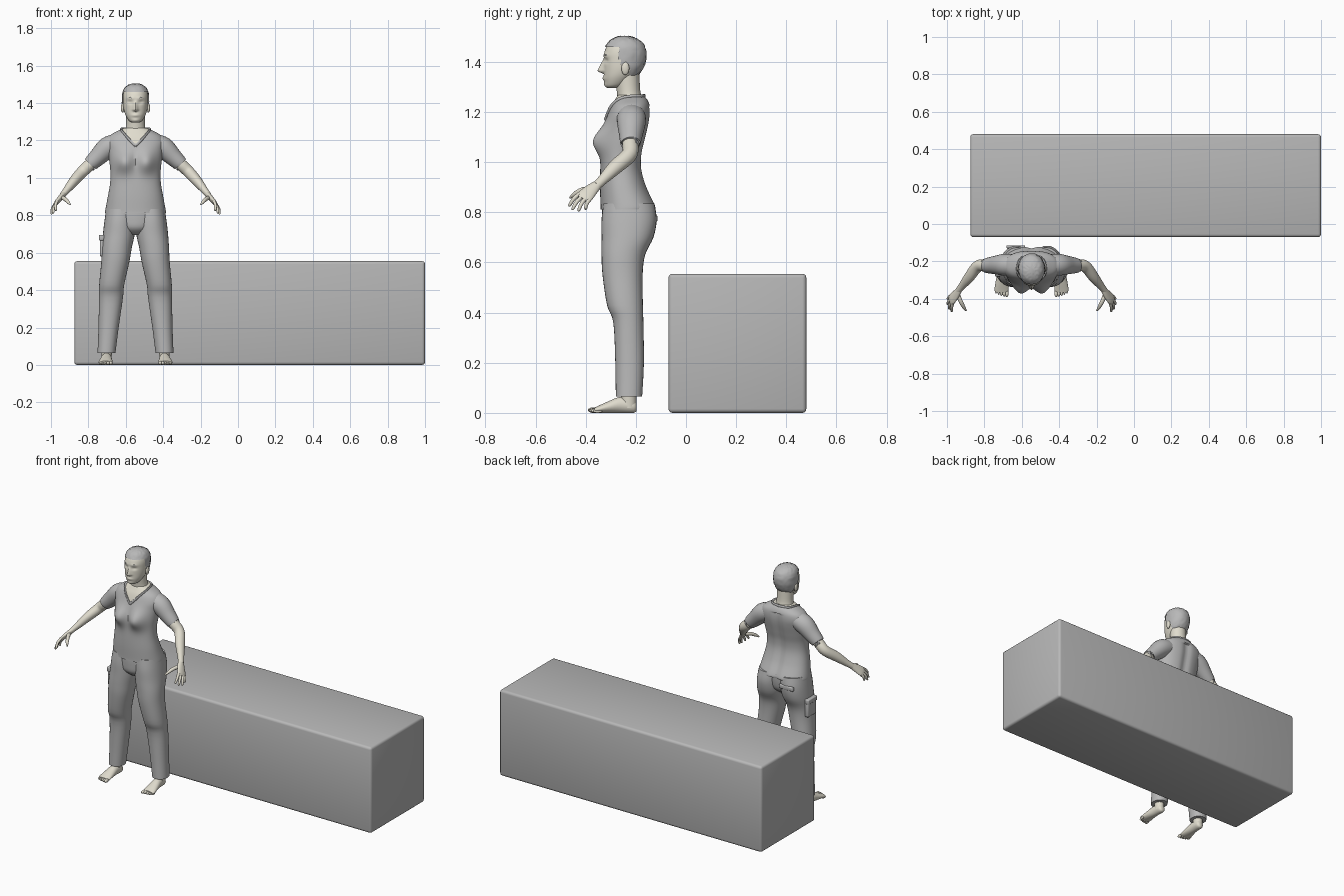
import bpy, bmesh, math, random
from mathutils import Vector
from mathutils.bvhtree import BVHTree

if "Cube" in bpy.data.objects:
    bpy.data.objects.remove(bpy.data.objects["Cube"])

random.seed(4)
CX = -0.548  # x of the figure's centre line


def material(name, rgb):
    m = bpy.data.materials.new(name)
    m.diffuse_color = (*rgb, 1)
    m.use_nodes = True
    m.node_tree.nodes["Principled BSDF"].inputs["Base Color"].default_value = m.diffuse_color
    return m


GREY = material("cloth_grey", (0.48, 0.48, 0.48))
SKIN = material("pale_skin", (0.75, 0.72, 0.62))
DARK = material("dark_eye", (0.06, 0.06, 0.06))


def finish(name, bm, mats, x=CX, angle=50):
    bmesh.ops.recalc_face_normals(bm, faces=bm.faces)
    me = bpy.data.meshes.new(name)
    bm.to_mesh(me)
    bm.free()
    ob = bpy.data.objects.new(name, me)
    ob.location.x = x
    bpy.context.collection.objects.link(ob)
    for m in mats:
        me.materials.append(m)
    bpy.ops.object.select_all(action='DESELECT')
    ob.select_set(True)
    bpy.context.view_layer.objects.active = ob
    bpy.ops.object.shade_smooth_by_angle(angle=math.radians(angle))
    return ob


def spline(pts, dense):
    """Catmull-Rom through tuples of any length."""
    out = []
    for i in range(len(pts) - 1):
        p0, p1 = pts[max(i - 1, 0)], pts[i]
        p2, p3 = pts[i + 1], pts[min(i + 2, len(pts) - 1)]
        for k in range(dense):
            t = k / dense
            out.append(tuple(0.5 * (2*b + (c - a)*t + (2*a - 5*b + 4*c - d)*t*t + (3*b - a - 3*c + d)*t**3)
                             for a, b, c, d in zip(p0, p1, p2, p3)))
    return out + [tuple(pts[-1])]


def loft(bm, pts, side=(1, 0, 0), axis=None, n=24, dense=4, p=2.0, s=1, warp=None):
    """Skin of rings (x, y, z, half width along side, half depth); s=-1 mirrors it."""
    rings, rows = spline(pts, dense), []
    for i, r in enumerate(rings):
        c = Vector(r[:3])
        t = Vector(axis) if axis else Vector(rings[min(i + 1, len(rings) - 1)][:3]) - Vector(rings[max(i - 1, 0)][:3])
        t.normalize()
        u = Vector(side)
        u = (u - t * u.dot(t)).normalized()
        w = t.cross(u)
        row = []
        for j in range(n):
            a = 2 * math.pi * j / n
            ca, sa = math.cos(a), math.sin(a)
            co = c + u * (math.copysign(abs(ca)**(2/p), ca) * r[3]) + w * (math.copysign(abs(sa)**(2/p), sa) * r[4])
            if warp:
                co = warp(co)
            row.append(bm.verts.new((co.x * s, co.y, co.z)))
        rows.append(row)
    for a, b in zip(rows, rows[1:]):
        for j in range(n):
            bm.faces.new((a[j], a[(j + 1) % n], b[(j + 1) % n], b[j]))
    bm.faces.new(rows[0][::-1])
    bm.faces.new(rows[-1])


def level(rows):
    """(z, centre x, half width, front y, back y) -> horizontal rings."""
    return [(x, (f + b) / 2, z, hw, (b - f) / 2) for z, x, hw, f, b in rows]


def ball(bm, c, r):
    got = bmesh.ops.create_uvsphere(bm, u_segments=16, v_segments=10, radius=1)
    for v in got['verts']:
        v.co = Vector(c) + Vector((v.co.x*r[0], v.co.y*r[1], v.co.z*r[2]))


def block(name, c, size, bevel, x=CX, rot=0):
    bm = bmesh.new()
    bmesh.ops.create_cube(bm, size=1)
    for v in bm.verts:
        v.co = Vector(c) + Vector((v.co.x*size[0], v.co.y*size[1], v.co.z*size[2]))
    bmesh.ops.bevel(bm, geom=bm.edges[:], offset=bevel, segments=3, profile=0.5, affect='EDGES')
    return finish(name, bm, [GREY], x, 35)


def bump(x, z, cx, cz, rx, rz):
    return math.exp(-((x - cx) / rx)**2 - ((z - cz) / rz)**2)


# long rounded block beside the figure
block("long_block", (0.0625, 0.205, 0.2775), (1.875, 0.55, 0.555), 0.016, 0)


# shirt body, with a bust and a V of bare skin at the neck
def bust(co):
    if co.y < -0.25:
        co.y -= 0.046 * bump(abs(co.x), co.z, 0.06, 1.085, 0.05, 0.055)
    elif co.z < 1.22:
        co.y -= 0.012 * math.exp(-(co.x / 0.025)**2)  # spine hollow
    return co


bm = bmesh.new()
loft(bm, level([(0.812, 0, .163, -.341, -.12), (0.83, 0, .161, -.341, -.122), (0.9, 0, .148, -.343, -.155),
                (0.97, 0, .136, -.342, -.175), (1.03, 0, .134, -.338, -.175), (1.09, 0, .140, -.330, -.162),
                (1.15, 0, .148, -.323, -.148), (1.19, 0, .154, -.312, -.143), (1.225, 0, .138, -.298, -.145),
                (1.25, 0, .098, -.283, -.155), (1.268, 0, .058, -.272, -.172)]),
     axis=(0, 0, 1), n=80, dense=6, p=2.25, warp=bust)
for f in bm.faces:
    c = f.calc_center_median()
    f.material_index = int((c.y < -0.225 and c.z > 1.175 + 1.05 * abs(c.x)) or c.z > 1.262)
tree = BVHTree.FromBMesh(bm)
finish("shirt_body", bm, [GREY, SKIN])

# collar band laid on the shirt surface
half = [(0, -.33, 1.172), (.025, -.32, 1.198), (.05, -.30, 1.225), (.072, -.265, 1.25),
        (.074, -.22, 1.262), (.055, -.18, 1.264), (0, -.165, 1.265)]
bm = bmesh.new()
for s in (1, -1):
    loft(bm, [(*tree.find_nearest(Vector(q))[0], .009, .006) for q in half], side=(.4, 0, .9), n=10, s=s)
finish("collar", bm, [GREY])

# short sleeves
bm = bmesh.new()
for s in (1, -1):
    loft(bm, [(.095, -.218, 1.185, .056, .052), (.148, -.218, 1.162, .058, .058), (.2, -.22, 1.113, .048, .048),
              (.236, -.222, 1.079, .041, .041), (.24, -.222, 1.075, .038, .038)], side=(0, 1, 0), s=s)
finish("sleeves", bm, [GREY])

# trousers: two legs and a pelvis between them
bm = bmesh.new()
LEG = [(.065, .155, .048, -.28, -.175), (.2, .144, .054, -.282, -.168), (.36, .131, .064, -.29, -.17),
       (.43, .127, .067, -.315, -.172), (.55, .108, .075, -.333, -.173), (.63, .099, .080, -.337, -.163),
       (.70, .089, .085, -.337, -.13), (.77, .083, .083, -.337, -.117), (.835, .076, .08, -.33, -.126)]
for s in (1, -1):
    loft(bm, level(LEG), axis=(0, 0, 1), n=32, p=2.15, s=s)
loft(bm, level([(.695, 0, .05, -.29, -.19), (.73, 0, .11, -.328, -.15), (.78, 0, .14, -.335, -.137),
                (.835, 0, .145, -.335, -.135)]), axis=(0, 0, 1), n=40)
finish("trousers", bm, [GREY])

# pockets: cargo pocket on one thigh, flap on the seat
block("cargo_pocket", (-.177, -.235, .63), (.028, .085, .10), .008)
block("cargo_flap", (-.181, -.235, .68), (.03, .09, .03), .006)
block("seat_pocket", (-.085, -.122, .775), (.10, .016, .026), .005)

# bare feet with toes
bm = bmesh.new()
for s in (1, -1):
    loft(bm, [(.154, -.228, .02, .026, .03), (.155, -.23, .11, .03, .032)], side=(1, 0, 0), s=s, n=20)
    loft(bm, [(.153, -.197, .022, .012, .014), (.153, -.21, .026, .024, .026), (.155, -.26, .032, .028, .032),
              (.158, -.31, .023, .034, .023), (.16, -.35, .014, .038, .014), (.16, -.366, .012, .033, .009)],
         side=(1, 0, 0), axis=(0, -1, 0), s=s)
    for k in range(5):
        r = .011 - .001 * k
        ball(bm, (s * (.132 + .0145 * k), -.372 + .0007 * k * k + .002 * k, r), (r * .85, .019, r))
finish("feet", bm, [SKIN])

# arms and hands, fingers spread downwards
bm = bmesh.new()
W = Vector((-.3, -.75, .5)).normalized()
KNUCKLE = Vector((.428, -.405, .862))
TIPS = [(.447, -.402, .812), (.451, -.43, .806), (.442, -.455, .811), (.427, -.468, .825)]
for s in (1, -1):
    loft(bm, [(.2, -.22, 1.115, .03, .03), (.245, -.222, 1.07, .032, .032), (.287, -.226, 1.03, .031, .031),
              (.33, -.28, .982, .03, .027), (.37, -.33, .932, .021, .019), (.392, -.357, .906, .018, .015)],
         side=W, s=s)
    loft(bm, [(.385, -.35, .913, .018, .015), (.405, -.378, .889, .027, .014),
              (.426, -.402, .865, .032, .011), (.434, -.412, .853, .026, .007)], side=W, n=20, s=s)
    for k, tip in enumerate(TIPS):
        a, b = KNUCKLE + W * (k - 1.5) * .016, Vector(tip)
        mid = a.lerp(b, .5) + Vector((.004, -.002, .004))
        loft(bm, [(*a, .0085, .0085), (*mid, .008, .008), (*a.lerp(b, .9), .0065, .0065), (*b, .003, .003)],
             side=W, n=10, dense=3, s=s)
    loft(bm, [(.398, -.37, .895, .012, .012), (.378, -.415, .888, .011, .011), (.362, -.445, .872, .009, .009),
              (.349, -.463, .858, .004, .004)], side=W, n=12, s=s)
finish("arms_and_hands", bm, [SKIN])

# neck
bm = bmesh.new()
loft(bm, [(0, -.218, 1.2, .066, .056), (0, -.225, 1.255, .055, .049), (0, -.23, 1.29, .05, .047),
          (0, -.236, 1.36, .05, .05)], axis=(0, 0, 1), n=32)
finish("neck", bm, [SKIN])


# head, with nose, lips and eye hollows pushed out of the face
def face(co):
    if co.y < -0.27:
        x, z = co.x, co.z
        if 1.352 < z < 1.415:
            lift = (1.415 - z) / .052 if z > 1.363 else (z - 1.352) / .011
            co.y -= .026 * lift * math.exp(-(x / (.007 + .006 * lift))**2)
        co.y -= .006 * bump(x, z, 0, 1.334, .02, .008) + .004 * bump(x, z, 0, 1.308, .02, .01)
        co.y -= .004 * bump(abs(x), z, .026, 1.426, .022, .008)
        co.y += .007 * bump(abs(x), z, .029, 1.405, .014, .009)
    return co


HEAD = [(1.296, 0, .018, -.314, -.275), (1.307, 0, .036, -.322, -.245), (1.335, 0, .053, -.327, -.212),
        (1.365, 0, .063, -.328, -.182), (1.4, 0, .067, -.328, -.167), (1.44, 0, .067, -.325, -.163),
        (1.47, 0, .059, -.31, -.175), (1.489, 0, .042, -.29, -.2), (1.498, 0, .016, -.262, -.23)]
bm = bmesh.new()
loft(bm, level(HEAD), axis=(0, 0, 1), n=72, dense=7, p=2.1, warp=face)
for s in (1, -1):
    ball(bm, (s * .069, -.242, 1.374), (.009, .016, .026))  # ears
finish("head", bm, [SKIN])

# eyes
bm = bmesh.new()
for s in (1, -1):
    ball(bm, (s * .029, -.304, 1.405), (.011, .008, .004))
finish("eyes", bm, [DARK])

# brows
bm = bmesh.new()
for s in (1, -1):
    loft(bm, [(.014, -.326, 1.423, .002, .002), (.03, -.321, 1.429, .003, .003), (.046, -.305, 1.423, .002, .002)],
         side=(0, 0, 1), n=8, s=s)
finish("brows", bm, [GREY])


# short cropped hair: a slightly larger, uneven shell trimmed to the hairline
def ruffle(co):
    d = co - Vector((0, -.245, 1.41))
    return co + d.normalized() * (.005 + random.uniform(-.0012, .0022))


bm = bmesh.new()
loft(bm, level(HEAD), axis=(0, 0, 1), n=48, dense=4, p=2.1, warp=ruffle)
bald = []
for f in bm.faces:
    c = f.calc_center_median()
    if not (c.z > 1.456 or (c.y > -.265 and c.z > 1.39) or (c.y > -.225 and c.z > 1.342)):
        bald.append(f)
bmesh.ops.delete(bm, geom=bald, context='FACES')
finish("hair", bm, [GREY])
